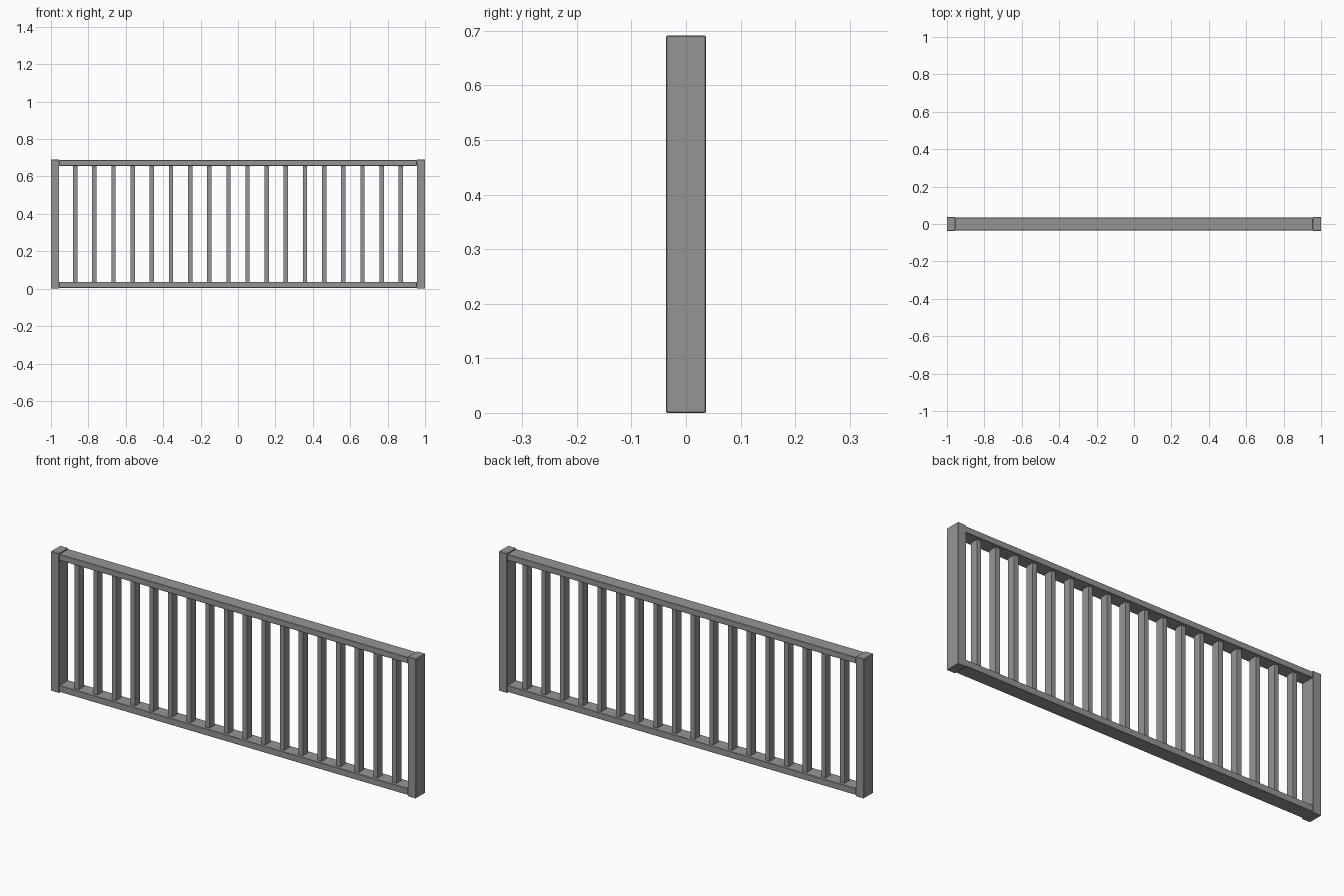
import bpy

if "Cube" in bpy.data.objects:
    bpy.data.objects.remove(bpy.data.objects["Cube"])

# dark grey finish
grey = bpy.data.materials.new("dark_grey")
grey.diffuse_color = (0.3, 0.3, 0.3, 1)
grey.use_nodes = True
grey.node_tree.nodes["Principled BSDF"].inputs["Base Color"].default_value = grey.diffuse_color

def box(name, center, size, bevel=0.0):
    bpy.ops.mesh.primitive_cube_add(size=1, location=center)
    ob = bpy.context.object
    ob.name = name
    ob.scale = size
    bpy.ops.object.transform_apply(location=False, rotation=False, scale=True)
    ob.data.materials.append(grey)
    if bevel:
        m = ob.modifiers.new("soft_edges", 'BEVEL')
        m.width = bevel
        m.segments = 1
    return ob

HEIGHT, DEPTH, POST_W = 0.691, 0.073, 0.044
RAIL_DEPTH = 0.069
BOTTOM = (0.005, 0.037)   # bottom rail z range
TOP = (0.657, 0.687)      # top rail z range

# end posts
for side, name in ((-1, "left_post"), (1, "right_post")):
    box(name, (side * (1 - POST_W / 2), 0, HEIGHT / 2), (POST_W, DEPTH, HEIGHT), 0.0015)

# rails between the posts
for (lo, hi), name in ((BOTTOM, "bottom_rail"), (TOP, "top_rail")):
    box(name, (0, 0, (lo + hi) / 2), (2 - 2 * POST_W, RAIL_DEPTH, hi - lo), 0.0015)

# evenly spaced balusters
COUNT, SPACING = 18, 0.1024
z0, z1 = BOTTOM[1], TOP[0]
for i in range(COUNT):
    x = (i - (COUNT - 1) / 2) * SPACING
    box(f"baluster_{i + 1}", (x, 0, (z0 + z1) / 2), (0.023, 0.04, z1 - z0))
